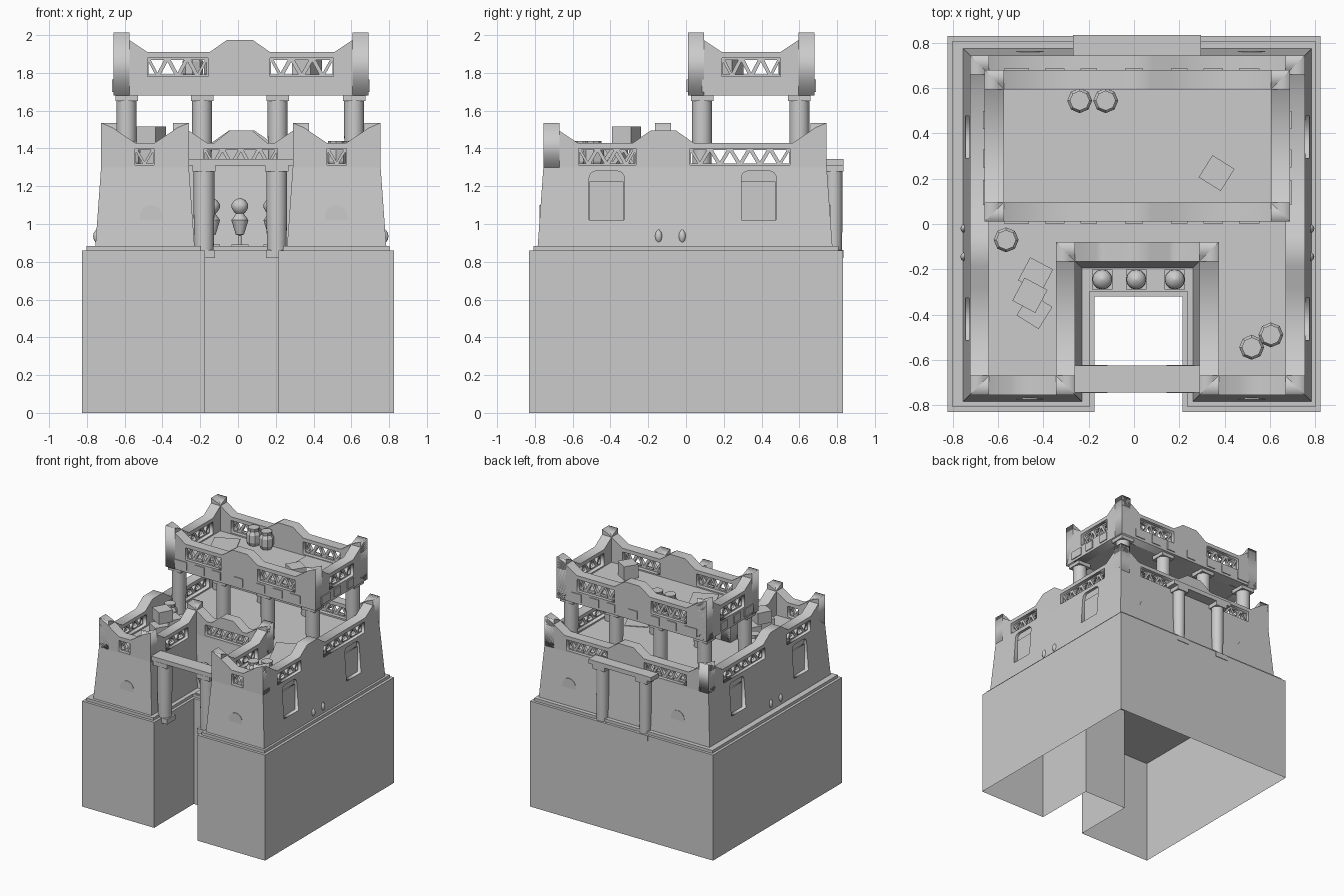
import bpy, bmesh, math
from mathutils import Matrix, Vector

if "Cube" in bpy.data.objects:
    bpy.data.objects.remove(bpy.data.objects["Cube"])

Z = Vector((0, 0, 1))

def new_obj(name, bm, smooth=False):
    bmesh.ops.recalc_face_normals(bm, faces=bm.faces)
    me = bpy.data.meshes.new(name)
    bm.to_mesh(me)
    bm.free()
    ob = bpy.data.objects.new(name, me)
    bpy.context.collection.objects.link(ob)
    if smooth:
        bpy.ops.object.select_all(action='DESELECT')
        ob.select_set(True)
        bpy.context.view_layer.objects.active = ob
        bpy.ops.object.shade_smooth_by_angle(angle=math.radians(40))
    return ob

def box(name, x0, x1, y0, y1, z0, z1, rot=0):
    bm = bmesh.new()
    m = (Matrix.Translation(((x0 + x1) / 2, (y0 + y1) / 2, (z0 + z1) / 2))
         @ Matrix.Rotation(math.radians(rot), 4, 'Z')
         @ Matrix.Diagonal((x1 - x0, y1 - y0, z1 - z0, 1)))
    bmesh.ops.create_cube(bm, size=1, matrix=m)
    return new_obj(name, bm)

def block(name, x, y, sx, sy, z0, z1, rot=0):
    return box(name, x - sx / 2, x + sx / 2, y - sy / 2, y + sy / 2, z0, z1, rot)

def lathe(name, x, y, prof, n=24, smooth=True):
    bm = bmesh.new()
    rings = [[bm.verts.new((x + r * math.cos(2 * math.pi * i / n), y + r * math.sin(2 * math.pi * i / n), z))
              for i in range(n)] for r, z in prof]
    for a, b in zip(rings, rings[1:]):
        for i in range(n):
            bm.faces.new((a[i], a[(i + 1) % n], b[(i + 1) % n], b[i]))
    bm.faces.new(rings[0])
    bm.faces.new(rings[-1])
    return new_obj(name, bm, smooth)

def offset(poly, d):
    out, n = [], len(poly)
    for i in range(n):
        p, a, b = (Vector(poly[j % n]) for j in (i, i - 1, i + 1))
        e, f = (p - a).normalized(), (b - p).normalized()
        out.append(p + d * (Vector((e.y, -e.x)) + Vector((f.y, -f.x))))
    return out

def prism(name, low, high, z0, z1, bottom=True):
    bm = bmesh.new()
    a = [bm.verts.new((p[0], p[1], z0)) for p in low]
    b = [bm.verts.new((p[0], p[1], z1)) for p in high]
    for i in range(len(a)):
        j = (i + 1) % len(a)
        bm.faces.new((a[i], a[j], b[j], b[i]))
    bm.faces.new(b)
    if bottom:
        bm.faces.new(a[::-1])
    return new_obj(name, bm)

def plate(name, p0, p1, loops, thick, off):
    """Upright slab along p0->p1 from filled loops of (distance, height); off = shift outward."""
    d = (Vector(p1) - Vector(p0)).normalized().to_3d()
    out = d.cross(Z)
    cu = bpy.data.curves.new(name, 'CURVE')
    cu.dimensions, cu.fill_mode, cu.extrude = '2D', 'BOTH', thick / 2
    for lp in loops:
        sp = cu.splines.new('POLY')
        sp.points.add(len(lp) - 1)
        for q, (s, z) in zip(sp.points, lp):
            q.co = (s, z, 0, 1)
        sp.use_cyclic_u = True
    tmp = bpy.data.objects.new(name + "_curve", cu)
    bpy.context.collection.objects.link(tmp)
    me = bpy.data.meshes.new_from_object(tmp.evaluated_get(bpy.context.evaluated_depsgraph_get()))
    bm = bmesh.new()
    bm.from_mesh(me)
    bpy.data.objects.remove(tmp)
    m = Matrix((d, Z, out)).transposed().to_4x4()
    m.translation = Vector(p0).to_3d() + out * off
    bm.transform(m)
    bmesh.ops.remove_doubles(bm, verts=bm.verts, dist=1e-5)
    return new_obj(name, bm)

def rect(a, b, c, d):
    return [(a, c), (b, c), (b, d), (a, d)]

def parapet(name, p0, p1, z0, h, zh, holes, hump=None, hw=.16, c=.18):
    """Wall with raised corners, optional hump and zigzag lattice windows."""
    L = (Vector(p1) - Vector(p0)).length
    top = [(0, h + .105), (.06, h + .08), (c, h)]
    if hump:
        top += [(hump - hw, h), (hump - hw * .42, h + .065), (hump + hw * .42, h + .065), (hump + hw, h)]
    top += [(L - c, h), (L - .06, h + .08), (L, h + .105)]
    plate(name, p0, p1, [[(0, z0)] + top + [(L, z0)]] + [rect(a, b, *zh) for a, b in holes], .085, -.0425)
    za, zb = zh
    for a, b in holes:
        n = max(2, round((b - a) / .052))
        k = (b - a) / n
        loops = [rect(a - .003, b + .003, za - .003, zb + .003)]
        for i in range(-1, n):
            e, f = (za, zb) if i % 2 else (zb, za)
            tri = [(min(max(a + (i + j) * k, a), b), z) for j, z in ((0, e), (1, f), (2, e))]
            cx, cz = sum(p[0] for p in tri) / 3, sum(p[1] for p in tri) / 3
            loops.append([(cx + .68 * (x - cx), cz + .68 * (z - cz)) for x, z in tri])
        plate(name + "_lattice", p0, p1, loops, .025, -.04)

def arch(w, z0, z1, r):
    pts = [(-w / 2, z0), (w / 2, z0)]
    for cx, s in ((w / 2 - r, 0), (r - w / 2, 90)):
        pts += [(cx + r * math.cos(math.radians(s + t)), z1 - r + r * math.sin(math.radians(s + t)))
                for t in (0, 22, 45, 68, 90)]
    return pts

# hollow plinth with entrance notch, and its stepped trim
base = [(-.825, -.83), (-.175, -.83), (-.175, -.32), (.215, -.32), (.215, -.83), (.825, -.83), (.825, .83), (-.825, .83)]
prism("plinth", base, base, 0, .86, bottom=False)
trim = offset(base, -.022)
prism("plinth_trim", trim, trim, .86, .883)

# lower storey: battered U-shaped walls with niches cut in both sides
X0, X1, Y0, Y1, C0, C1, CY = -.725, .755, -.755, .745, -.26, .29, -.165
house = [(X0, Y0), (C0, Y0), (C0, CY), (C1, CY), (C1, Y0), (X1, Y0), (X1, Y1), (X0, Y1)]
body = prism("lower_walls", offset(house, .03), house, .883, 1.3)
for x, s in ((X0, -1), (X1, 1)):
    for y in (-.42, .385):
        cut = plate("niche_cutter", (x, y), (x, y + s), [arch(.185, 1.02, 1.28, .035)], .12, .04)
        mod = body.modifiers.new("niche", 'BOOLEAN')
        mod.operation, mod.object, mod.solver = 'DIFFERENCE', cut, 'EXACT'
        bpy.context.view_layer.objects.active = body
        bpy.ops.object.modifier_apply(modifier=mod.name)
        bpy.data.objects.remove(cut)
        plate("niche_shutter", (x, y), (x, y + s), [rect(-.09, .09, 1.02, 1.225)], .012, -.018)
    # round bosses low on the side walls
    for y in (-.145, -.02):
        lathe("wall_boss", x + s * .022, y, [(.004, .9), (.016, .915), (.02, .935), (.016, .955), (.004, .97)], 12)
for x in (-.46, .52):
    for y, s in ((Y0, 1), (Y1, -1)):
        plate("blind_door", (x, y), (x + s, y), [arch(.12, .885, 1.1, .058)], .03, .005)

# lower parapets
lo = (1.3, 1.43, (1.312, 1.4))
parapet("front_left_parapet", (X0, Y0), (C0, Y0), *lo, [(.18, .28)])
parapet("front_right_parapet", (C1, Y0), (X1, Y0), *lo, [(.18, .285)])
parapet("right_parapet", (X1, Y0), (X1, Y1), *lo, [(.185, .49), (.775, 1.305)], .635)
parapet("left_parapet", (X0, Y1), (X0, Y0), *lo, [(.195, .725), (1.01, 1.315)], .865)
parapet("back_parapet", (X1, Y1), (X0, Y1), *lo, [(.2, .57), (.9, 1.28)], .735)
parapet("court_left_parapet", (C0, Y0), (C0, -.08), *lo, [(.2, .48)])
parapet("court_right_parapet", (C1, -.08), (C1, Y0), *lo, [(.195, .475)])
parapet("court_back_parapet", (-.345, CY), (.375, CY), *lo, [(.165, .555)], .36, .14)

# columns and lintels of the front and back porches
def column(name, x, y, z0, z1, r):
    lathe(name, x, y, [(r * .93, z0), (r, (z0 + z1) / 2), (r, z1)])
    block(name + "_capital", x, y, r * 2.25, r * 2.25, z1, z1 + .035)

for y, b0, b1, r in ((-.685, -.745, -.625, .055), (.782, .74, .835, .047)):
    box("porch_lintel", -.27, .295, b0, b1, 1.31, 1.345)
    for x in (-.18, .205):
        column("porch_column", x, y, .86, 1.277, r)
        block("porch_column_base", x, y, .115, .106, .82, .862)

# upper pavilion: columns, slab, parapets, beam ends
for x in (-.59, -.19, .21, .615):
    for y in (.085, .6):
        column("pavilion_column", x, y, 1.3, 1.652, .053)
A0, A1, B0, B1 = -.66, .69, .01, .68
box("pavilion_slab", A0 + .01, A1 - .01, B0 + .01, B1 - .01, 1.683, 1.77)
up = (1.68, 1.91, (1.78, 1.88))
parapet("pavilion_front", (A0, B0), (A1, B0), *up, [(.18, .5), (.83, 1.165)], .67)
parapet("pavilion_back", (A1, B1), (A0, B1), *up, [(.185, .52), (.85, 1.17)], .68)
parapet("pavilion_right", (A1, B0), (A1, B1), *up, [(.18, .49)])
parapet("pavilion_left", (A0, B1), (A0, B0), *up, [(.18, .49)])
for x, w in ((-.52, .11), (-.35, .085), (-.2, .075), (0, .08), (.2, .075), (.35, .085), (.51, .09)):
    for y in (B0, B1):
        block("beam_end", x, y, w, .014, 1.7, 1.765)
for y, w in ((.14, .11), (.29, .08), (.46, .08)):
    for x in (A0, A1):
        block("beam_end", x, y, .014, w, 1.7, 1.765)

# rugs, crates and jars on the roofs
block("rug", -.37, .33, .195, .405, 1.77, 1.775, 25)
box("rug", .2, .605, .39, .595, 1.77, 1.775)
block("rug", .475, -.1, .175, .42, 1.3, 1.305, 25)
block("crate", .365, .225, .115, .115, 1.77, 1.88, -32)
block("crate", -.435, -.225, .115, .115, 1.3, 1.42, -28)
block("crate", -.44, -.385, .115, .115, 1.3, 1.42, -32)
block("crate", -.46, -.315, .115, .115, 1.42, 1.515, -28)
for x, y, z in ((-.24, .545, 1.77), (-.125, .545, 1.77), (-.565, -.07, 1.3), (.52, -.545, 1.3), (.605, -.49, 1.3)):
    lathe("jar", x, y, [(.042, z), (.055, z + .03), (.055, z + .09), (.04, z + .115), (.044, z + .14)], 8, False)

# topiary row in the entrance court
for x in (-.14, .01, .18):
    block("planter", x, -.245, .09, .09, .875, .892)
    lathe("topiary", x, -.245, [(.008, .885), (.008, .94), (.022, .945), (.045, 1.02), (.02, 1.055), (.03, 1.062),
                               (.044, 1.085), (.044, 1.105), (.03, 1.125), (.004, 1.138)], 12)
